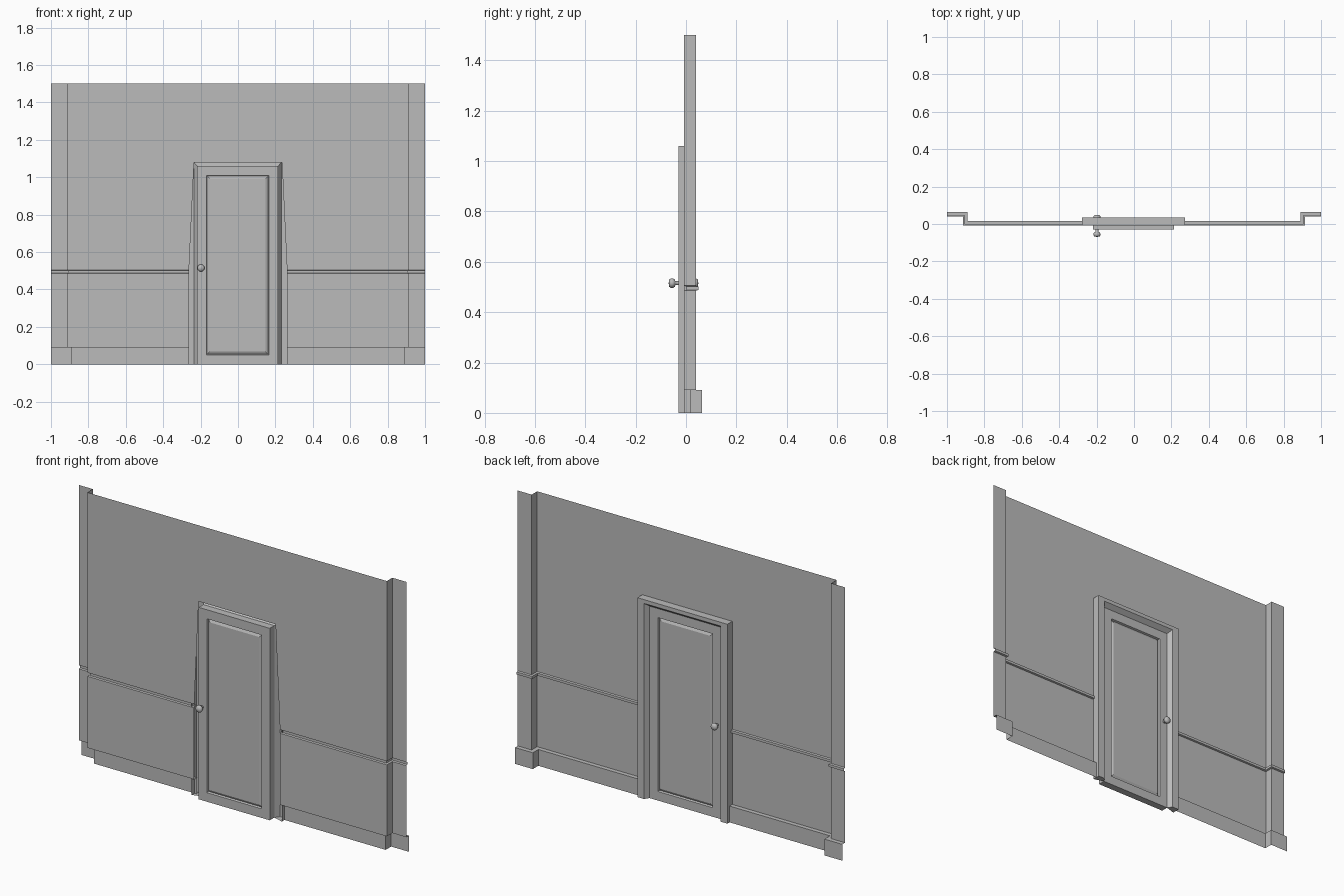
import bpy, bmesh, math
from mathutils import Matrix

if "Cube" in bpy.data.objects:
    bpy.data.objects.remove(bpy.data.objects["Cube"])

grey = bpy.data.materials.new("plain_grey")
grey.use_nodes = True
grey.diffuse_color = (0.5, 0.5, 0.5, 1)
grey.node_tree.nodes["Principled BSDF"].inputs["Base Color"].default_value = (0.5, 0.5, 0.5, 1)


def add_object(name, bm):
    mesh = bpy.data.meshes.new(name)
    bm.to_mesh(mesh)
    bm.free()
    mesh.materials.append(grey)
    obj = bpy.data.objects.new(name, mesh)
    bpy.context.collection.objects.link(obj)
    return obj


def add_mirror(obj):
    mod = obj.modifiers.new("mirror", "MIRROR")
    mod.merge_threshold = 0.0005


def skin(bm, rows):
    """Join neighbouring rows of points with quads."""
    grid = [[bm.verts.new(p) for p in row] for row in rows]
    for a, b in zip(grid, grid[1:]):
        for i in range(len(a) - 1):
            bm.faces.new((a[i], a[i + 1], b[i + 1], b[i]))
    return grid


# Wall sheet: a skirting and rail profile swept along a stepped plan
FRONT, BACK, STEP, TOP = -0.008, 0.04, 0.915, 1.5
DOOR_W, DOOR_H, DOOR_BACK = 0.217, 1.06, 0.01
HEAD = DOOR_H + 0.02
# (offset into the room, height, half width of the doorway)
profile = [(0.024, 0, 0.262), (0.024, 0.09, 0.262), (0, 0.09, 0.262),
           (0, 0.485, 0.262), (0.009, 0.488, 0.262), (0.009, 0.502, 0.262),
           (0, 0.505, 0.262), (0, HEAD, 0.235), (0, TOP, 0.235)]
bm = bmesh.new()
rows = [[(hole, FRONT + d, z), (STEP - d, FRONT + d, z), (STEP - d, BACK + d, z), (1, BACK + d, z)]
        for d, z, hole in profile]
grid = skin(bm, rows)
head_mid = bm.verts.new((0, FRONT, HEAD))
top_mid = bm.verts.new((0, FRONT, TOP))
bm.faces.new((head_mid, grid[-2][0], grid[-1][0], top_mid))
bmesh.ops.reverse_faces(bm, faces=bm.faces[:])
add_mirror(add_object("wall", bm))

# Door casing: flared jamb, flat face and outer return, mitred at the head
section = [(0, 0, DOOR_BACK), (0.017, 0.02, 0.035), (0.058, 0.041, 0.035), (0.058, 0.041, FRONT)]
bm = bmesh.new()
rows = [[(DOOR_W + dx, y, 0) for dx, dz, y in section],
        [(DOOR_W + dx, y, DOOR_H + dz) for dx, dz, y in section],
        [(0, y, DOOR_H + dz) for dx, dz, y in section]]
grid = skin(bm, rows)
bm.faces.new(grid[0][::-1])
casing = add_object("door_casing", bm)
casing.location.x = -0.002
add_mirror(casing)

# Door slab with a bevelled panel on both faces
bm = bmesh.new()
bmesh.ops.create_cube(bm, size=1)
bmesh.ops.scale(bm, vec=(2 * DOOR_W, 0.04, DOOR_H), verts=bm.verts)
bmesh.ops.translate(bm, vec=(-0.002, DOOR_BACK - 0.02, DOOR_H / 2), verts=bm.verts)
bm.normal_update()
for face in [f for f in bm.faces if abs(f.normal.y) > 0.9]:
    for width, depth in ((0.05, 0), (0.004, -0.01), (0.013, 0.007)):
        bmesh.ops.inset_region(bm, faces=[face], thickness=width, depth=depth,
                               use_even_offset=True)
add_object("door", bm)

# Knobs: lathed stem and rounded grip, one on each side
outline = [(0.008, -0.002), (0.008, 0.012), (0.015, 0.015), (0.019, 0.022),
           (0.019, 0.03), (0.014, 0.037), (0, 0.039)]
for name, y, angle in (("front_knob", -0.03, 90), ("back_knob", DOOR_BACK, -90)):
    bm = bmesh.new()
    sides = 16
    rows = [[(r * math.cos(2 * math.pi * i / sides), r * math.sin(2 * math.pi * i / sides), h)
             for i in range(sides + 1)] for r, h in outline]
    skin(bm, rows)
    bmesh.ops.remove_doubles(bm, verts=bm.verts, dist=0.0001)
    bmesh.ops.transform(bm, verts=bm.verts,
                        matrix=Matrix.Translation((-0.198, y, 0.515))
                        @ Matrix.Rotation(math.radians(angle), 4, "X"))
    bmesh.ops.recalc_face_normals(bm, faces=bm.faces)
    for f in bm.faces:
        f.smooth = True
    add_object(name, bm)
